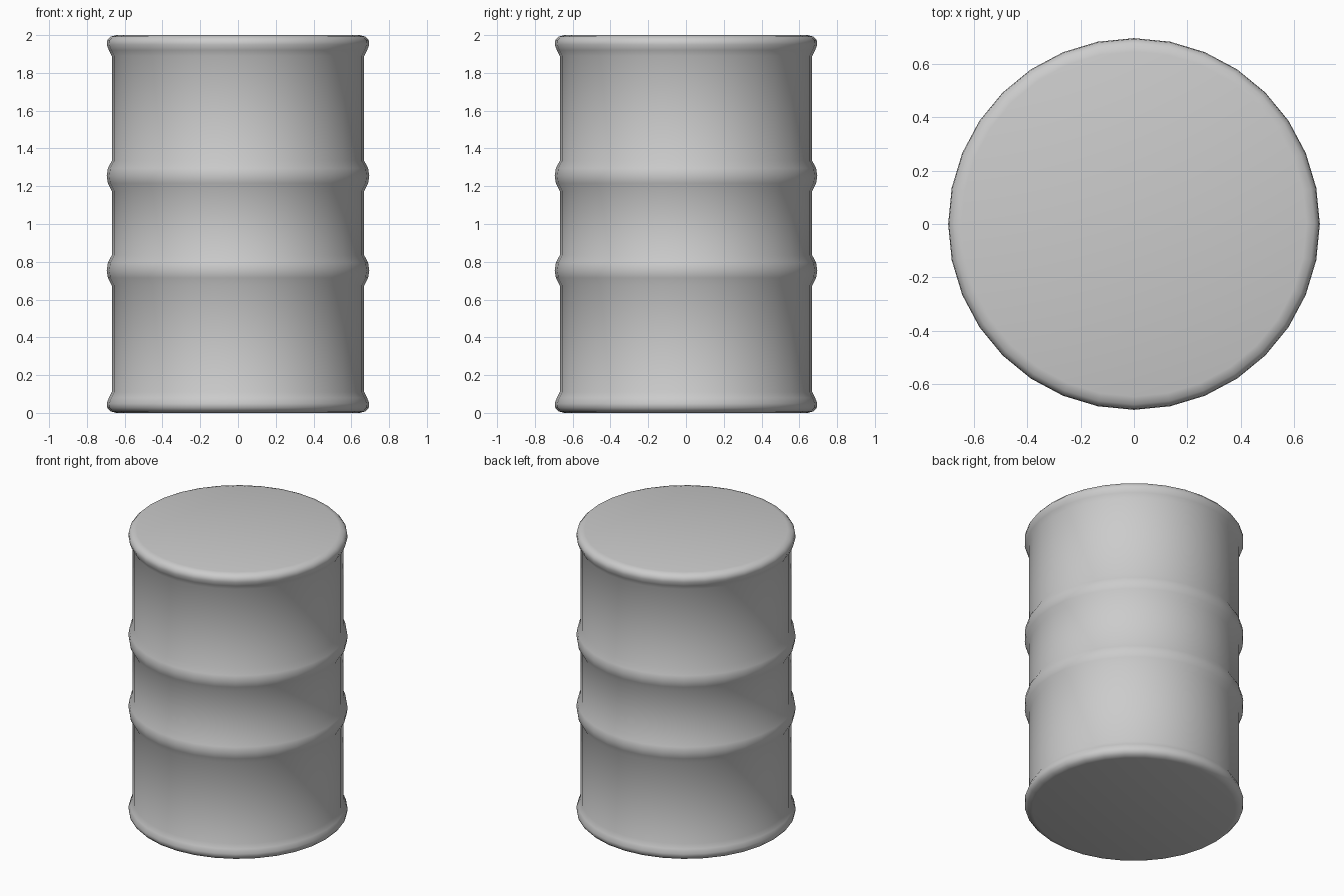
import bpy, bmesh
from math import sin, cos, tau, radians

if "Cube" in bpy.data.objects:
    bpy.data.objects.remove(bpy.data.objects["Cube"])

SIDES = 32
BODY, RIB = 0.668, 0.695


def rib(z):
    """Profile of one rolled hoop centred on height z."""
    return [(BODY, z - 0.08), (RIB - 0.006, z - 0.04), (RIB, z),
            (RIB - 0.006, z + 0.04), (BODY, z + 0.08)]


def lathe(name, profile):
    """Revolve an open (radius, height) profile and cap both ends."""
    bm = bmesh.new()
    rings = [[bm.verts.new((r * cos(tau * i / SIDES), r * sin(tau * i / SIDES), z))
              for i in range(SIDES)] for r, z in profile]
    for a, b in zip(rings, rings[1:]):
        for i in range(SIDES):
            j = (i + 1) % SIDES
            bm.faces.new((a[i], a[j], b[j], b[i]))
    bm.faces.new(rings[0][::-1])
    bm.faces.new(rings[-1])
    mesh = bpy.data.meshes.new(name)
    bm.to_mesh(mesh)
    bm.free()
    obj = bpy.data.objects.new(name, mesh)
    bpy.context.collection.objects.link(obj)
    bpy.context.view_layer.objects.active = obj
    obj.select_set(True)
    bpy.ops.object.shade_smooth_by_angle(angle=radians(50))
    return obj


# Rolled end rim, from the flat lid outwards and down onto the wall
rim = [(0.645, 0.0), (0.675, 0.008), (0.692, 0.027), (RIB, 0.05), (0.684, 0.08), (BODY, 0.11)]
top_rim = [(r, 2.0 - z) for r, z in reversed(rim)]

# Drum: bottom rim, two hoops, top rim
lathe("drum", rim + rib(0.755) + rib(1.255) + top_rim)
